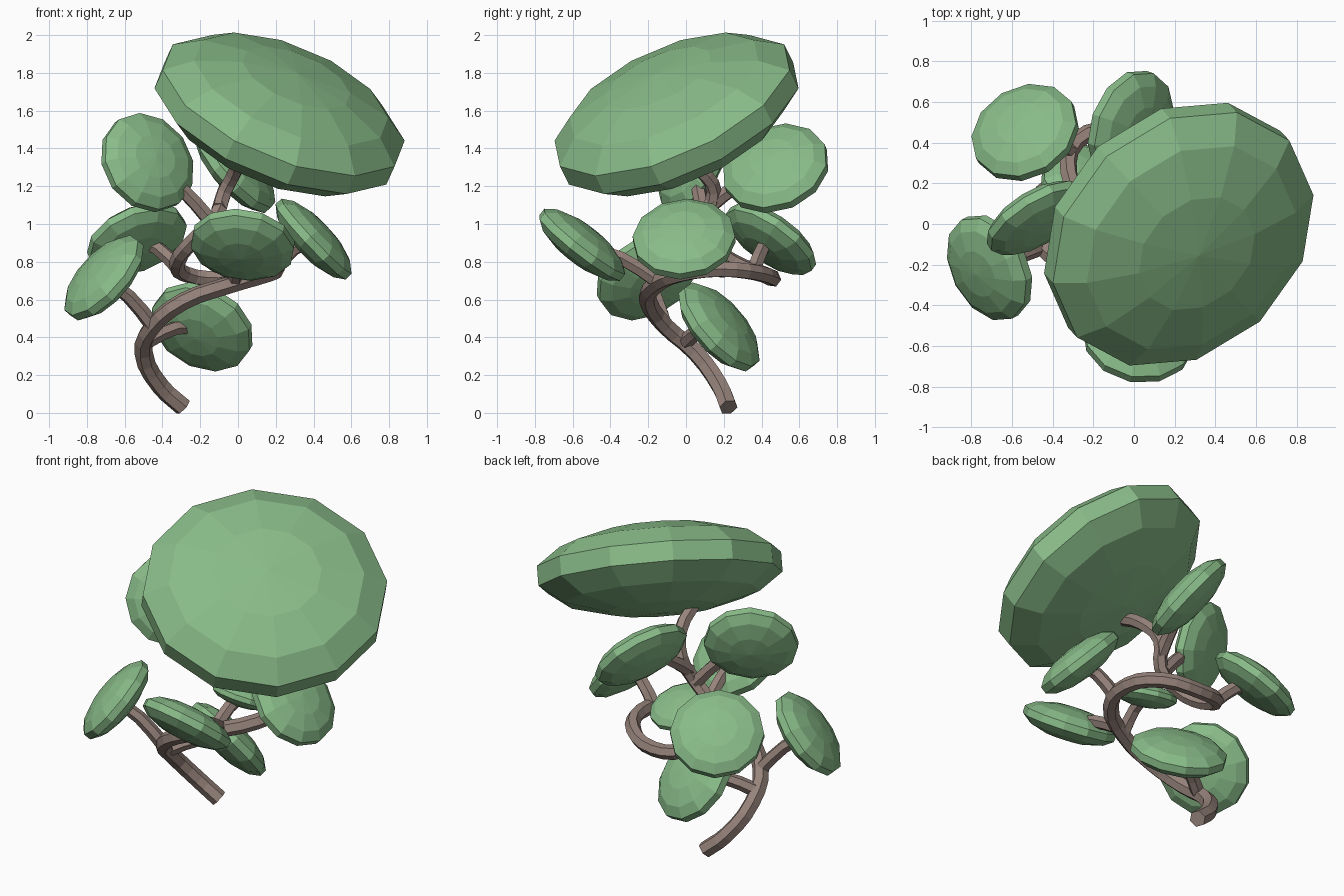
import bpy
from mathutils import Vector, Matrix

if "Cube" in bpy.data.objects:
    bpy.data.objects.remove(bpy.data.objects["Cube"])


def material(name, rgb):
    m = bpy.data.materials.new(name)
    m.diffuse_color = (*rgb, 1)
    m.use_nodes = True
    m.node_tree.nodes["Principled BSDF"].inputs["Base Color"].default_value = m.diffuse_color
    return m


BARK = material("bark", (0.31, 0.23, 0.20))
LEAF = material("leaf", (0.25, 0.50, 0.25))


def limb(name, pts, thick, taper, res):
    """Tapered six-sided tube through the given points."""
    cu = bpy.data.curves.new(name, 'CURVE')
    cu.dimensions = '3D'
    cu.bevel_depth = thick
    cu.bevel_resolution = 1
    cu.use_fill_caps = True
    cu.resolution_u = res
    sp = cu.splines.new('BEZIER')
    sp.use_smooth = False
    sp.bezier_points.add(len(pts) - 1)
    for i, (bp, p) in enumerate(zip(sp.bezier_points, pts)):
        bp.co = p
        bp.handle_left_type = bp.handle_right_type = 'AUTO'
        bp.radius = 1 - (1 - taper) * i / (len(pts) - 1)
    cu.materials.append(BARK)
    ob = bpy.data.objects.new(name, cu)
    bpy.context.collection.objects.link(ob)


def pad(name, centre, normal, width, depth, thick):
    """Flattened faceted foliage pad facing along normal (width is its level axis)."""
    bpy.ops.mesh.primitive_uv_sphere_add(segments=12, ring_count=7, radius=1)
    ob = bpy.context.object
    ob.name = name
    rot = Vector(normal).to_track_quat('Z', 'Y').to_matrix().to_4x4()
    ob.data.transform(rot @ Matrix.Diagonal((width, depth, thick, 1)))
    ob.location = centre
    ob.data.materials.append(LEAF)


# Spiralling trunk
limb("trunk", [
    (-0.29, 0.225, 0.03), (-0.41, 0.18, 0.14), (-0.50, 0.05, 0.32),
    (-0.45, -0.11, 0.46), (-0.29, -0.20, 0.59), (-0.07, -0.17, 0.67),
    (0.15, -0.03, 0.735), (0.20, 0.18, 0.76), (0.10, 0.38, 0.74),
    (-0.10, 0.46, 0.71), (-0.28, 0.41, 0.735), (-0.32, 0.25, 0.80),
    (-0.23, 0.11, 0.92), (-0.12, 0.10, 1.03), (-0.07, 0.15, 1.17),
    (-0.01, 0.07, 1.29), (0.01, -0.11, 1.40)], 0.050, 0.8, 3)

# Crown
pad("crown_pad", (0.22, -0.05, 1.58), (0.38, -0.41, 0.83), 0.73, 0.685, 0.26)

# Side pads: centre, normal, radius, branch start on trunk
SIDE = [
    ("front", (0.025, -0.55, 0.89), (0.12, 0.62, 0.79), 0.285, (-0.02, -0.14, 0.69)),
    ("low_back", (-0.19, 0.175, 0.455), (0.34, 0.68, 0.60), 0.29, (-0.48, 0.0, 0.38)),
    ("left_front", (-0.71, -0.215, 0.715), (-0.68, -0.35, 0.62), 0.28, (-0.45, -0.11, 0.46)),
    ("left_back", (-0.535, 0.45, 0.92), (-0.33, 0.55, 0.78), 0.28, (-0.31, 0.36, 0.76)),
    ("upper_left", (-0.48, 0.03, 1.325), (0.48, -0.78, 0.35), 0.28, (-0.14, 0.10, 1.01)),
    ("upper_back", (-0.015, 0.475, 1.295), (0.72, -0.25, 0.62), 0.295, (-0.10, 0.11, 1.08)),
    ("right", (0.40, -0.01, 0.92), (0.70, -0.08, 0.66), 0.28, (0.19, 0.05, 0.755)),
    ("inner", (-0.02, 0.08, 0.815), (0.10, 0.40, 0.90), 0.19, (-0.05, -0.15, 0.69)),
]
for name, c, n, r, start in SIDE:
    pad(name + "_pad", c, n, r, r, r * 0.35)
    a, b = Vector(start), Vector(c)
    mid = a.lerp(b, 0.5) + Vector((0, 0, 0.03))
    limb(name + "_branch", [a, mid, a.lerp(b, 0.92)], 0.042, 0.85, 2)
